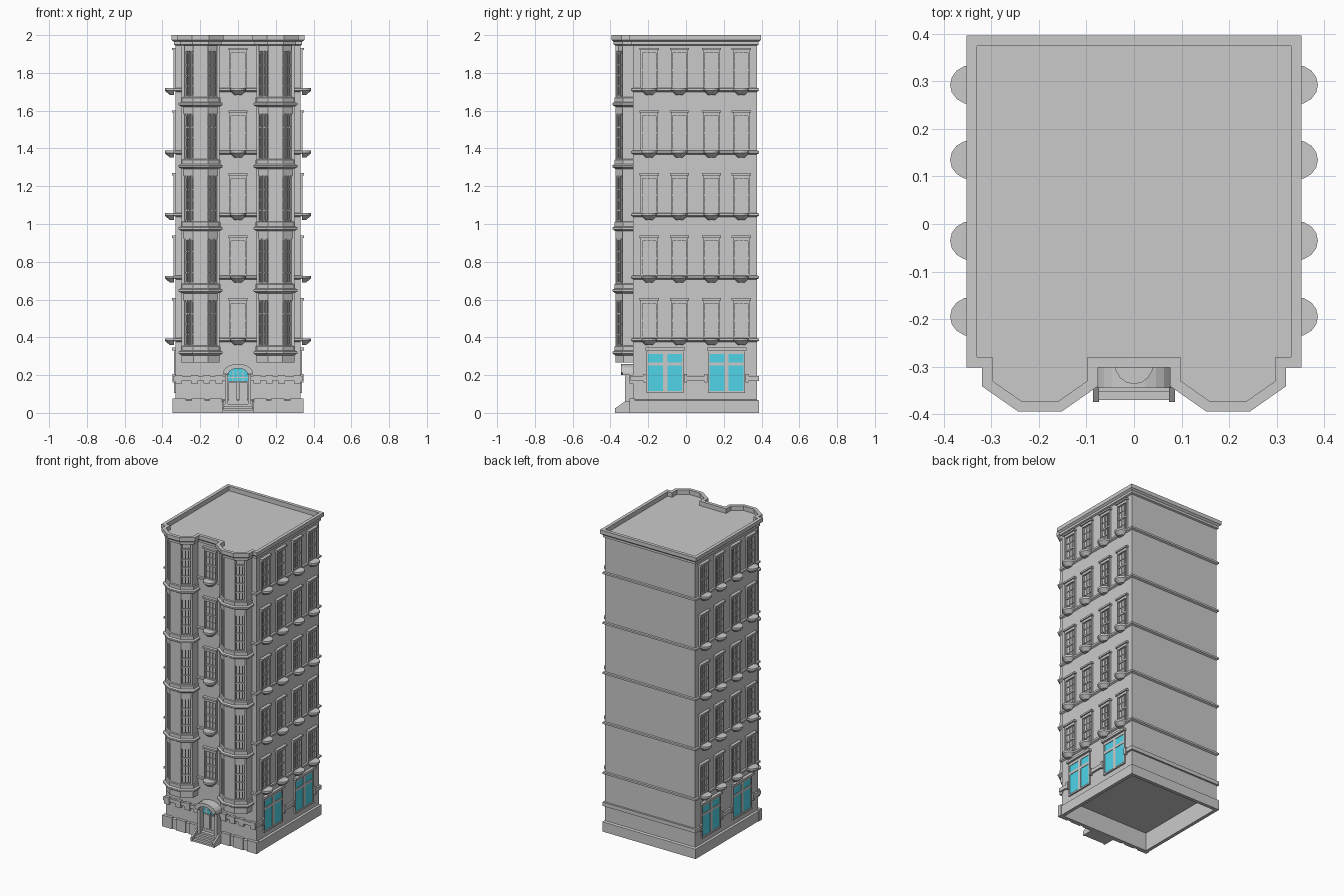
import bpy, bmesh, math
from mathutils import Matrix, Vector

if "Cube" in bpy.data.objects:
    bpy.data.objects.remove(bpy.data.objects["Cube"], do_unlink=True)


def material(name, rgb):
    m = bpy.data.materials.new(name)
    m.use_nodes = True
    m.diffuse_color = (*rgb, 1)
    m.node_tree.nodes["Principled BSDF"].inputs["Base Color"].default_value = (*rgb, 1)
    return m


stone = material("grey stone", (0.59, 0.59, 0.59))
glass = material("cyan glass", (0.08, 0.66, 0.8))
HERE = Matrix.Identity(4)


def place(x, y, z, degrees):
    return Matrix.Translation((x, y, z)) @ Matrix.Rotation(math.radians(degrees), 4, "Z")


def loft(bm, sections, M=HERE):
    """Join rings of equal length with quads and cap both ends."""
    rings = [[bm.verts.new(M @ Vector(p)) for p in s] for s in sections]
    n = len(rings[0])
    for a, b in zip(rings, rings[1:]):
        for i in range(n):
            j = (i + 1) % n
            bm.faces.new((a[i], a[j], b[j], b[i]))
    bm.faces.new(rings[0][::-1])
    bm.faces.new(rings[-1])


def at(points, z):
    return [(x, y, z) for x, y in points]


def rect(x0, x1, y0, y1):
    return [(x0, y0), (x1, y0), (x1, y1), (x0, y1)]


def box(bm, x0, x1, y0, y1, z0, z1, M=HERE):
    r = rect(x0, x1, y0, y1)
    loft(bm, [at(r, z0), at(r, z1)], M)


def finish(bm, name, mat=stone, mirror=False):
    bmesh.ops.recalc_face_normals(bm, faces=bm.faces)
    me = bpy.data.meshes.new(name)
    bm.to_mesh(me)
    bm.free()
    me.materials.append(mat)
    ob = bpy.data.objects.new(name, me)
    bpy.context.collection.objects.link(ob)
    if mirror:
        ob.modifiers.new("Mirror", "MIRROR").use_clip = False
    return ob


WX, FRONT, BACK = 0.33, -0.28, 0.375
BAY = 0.198
FLOORS = [0.39 + 0.331 * k for k in range(5)]
BAY_FLOORS = [0.31 + 0.329 * k for k in range(5)]


def body_rect(d):
    return rect(-WX - d, WX + d, FRONT - d, BACK + d)


def bay_points(d, root):
    """Bay outline grown by d, starting and ending at depth root."""
    half = [(0.1 + d, root), (0.1 + d, -0.33 - 0.52 * d), (0.0385 + 0.31 * d, -0.373 - d)]
    return [(BAY - x, y) for x, y in half] + [(BAY + x, y) for x, y in half[::-1]]


def roof_outline(d):
    right = bay_points(d, FRONT - d) + [(WX + d, FRONT - d), (WX + d, BACK + d)]
    return right + [(-x, y) for x, y in right[::-1]]


# Main block with plinth and hollow underside
bm = bmesh.new()
loft(bm, [at(body_rect(d), z) for d, z in
          ((-0.01, 0.12), (-0.01, 0), (0.012, 0), (0.012, 0.065), (0, 0.07), (0, 1.96))])
finish(bm, "main_block")

# Cornice, parapet and sunken roof
bm = bmesh.new()
loft(bm, [at(roof_outline(d), z) for d, z in
          ((0, 1.945), (0.01, 1.95), (0.01, 1.965), (0.022, 1.975),
           (0.022, 2.0), (0, 2.0), (0, 1.97))])
finish(bm, "cornice_and_roof")

# Floor bands
bm = bmesh.new()
for z in FLOORS:
    loft(bm, [at(body_rect(d), z + h) for d, h in
              ((0, -0.014), (0.011, -0.008), (0.011, 0.004), (0, 0.006))])
finish(bm, "floor_bands")

# Bay shafts, standing on tapered corbels
bm = bmesh.new()
loft(bm, [at(bay_points(d, -0.27), z) for d, z in
          ((-0.06, 0.272), (-0.05, 0.29), (-0.03, 0.295), (0, 0.33), (-0.012, 0.33), (-0.012, 1.96))])
for z in BAY_FLOORS:
    # spandrel with moulding, and head panel above the glazing
    loft(bm, [at(bay_points(d, -0.27), z + h) for d, h in
              ((0, -0.044), (0, -0.006), (0.016, 0.004), (0.016, 0.014), (0.005, 0.02),
               (0.005, 0.042), (0, 0.046))])
finish(bm, "bay_shafts", mirror=True)

# Bay piers
bm = bmesh.new()
box(bm, BAY - 0.04, BAY + 0.04, -0.373, -0.33, 0.32, 1.955)
for s in (-1, 1):
    a, b = sorted((BAY + s * 0.086, BAY + s * 0.1))
    box(bm, a, b, -0.337, -0.27, 0.32, 1.955)
finish(bm, "bay_piers", mirror=True)

# Bay glazing bars on the slanted facets
bm = bmesh.new()
for z in BAY_FLOORS:
    for s in (-1, 1):
        M = place(BAY + s * 0.0692, -0.3515, z, s * 35)
        for u in (-0.027, -0.009, 0.009, 0.027):
            box(bm, u - 0.003, u + 0.003, 0.002, 0.014, 0.04, 0.29, M)
        for h in (0.05, 0.105, 0.16, 0.215, 0.28):
            box(bm, -0.034, 0.034, 0.004, 0.014, h - 0.003, h + 0.003, M)
finish(bm, "bay_window_bars", mirror=True)


def window(bm, M):
    """Framed sash window with hood and half-round sill; outward is local -y."""
    for s in (-1, 1):
        a, b = sorted((s * 0.036, s * 0.045))
        box(bm, a, b, -0.012, 0.005, 0, 0.2, M)
    box(bm, -0.045, 0.045, -0.012, 0.005, 0.19, 0.208, M)
    box(bm, -0.051, 0.051, -0.02, 0.005, 0.206, 0.217, M)
    box(bm, -0.036, 0.036, -0.007, 0.005, 0.095, 0.105, M)
    box(bm, -0.036, 0.036, -0.007, 0.005, 0.006, 0.014, M)
    for u in (-0.012, 0.012):
        box(bm, u - 0.002, u + 0.002, -0.005, 0.005, 0.01, 0.195, M)
    for h in (0.052, 0.148):
        box(bm, -0.036, 0.036, -0.005, 0.005, h - 0.002, h + 0.002, M)
    arc = [math.pi * i / 8 for i in range(9)]
    loft(bm, [[(r * math.cos(t), -0.01 - r * 1.12 * math.sin(t), h) for t in arc]
              for r, h in ((0.02, -0.03), (0.036, -0.014), (0.042, -0.008), (0.042, 0.005))], M)


# Upper windows on both sides and between the bays
bm = bmesh.new()
for z in FLOORS:
    for y in (-0.195, -0.035, 0.135, 0.293):
        window(bm, place(WX, y, z, 90))
finish(bm, "side_windows", mirror=True)
bm = bmesh.new()
for z in FLOORS:
    window(bm, place(0, FRONT, z, 0))
finish(bm, "front_windows")

# Ground floor side windows
panes, frames = bmesh.new(), bmesh.new()
for y in (-0.11, 0.215):
    M = place(WX, y, 0, 90)
    for s in (-1, 1):
        a, b = sorted((s * 0.011, s * 0.09))
        for z0, z1 in ((0.115, 0.25), (0.267, 0.312)):
            box(panes, a, b, -0.003, 0.004, z0, z1, M)
        a, b = sorted((s * 0.09, s * 0.098))
        box(frames, a, b, -0.008, 0.005, 0.105, 0.325, M)
    box(frames, -0.011, 0.011, -0.006, 0.005, 0.11, 0.325, M)
    box(frames, -0.095, 0.095, -0.006, 0.005, 0.25, 0.267, M)
    box(frames, -0.095, 0.095, -0.006, 0.005, 0.312, 0.33, M)
    box(frames, -0.098, 0.098, -0.01, 0.005, 0.105, 0.115, M)
    box(frames, -0.105, 0.105, -0.02, 0.005, 0.33, 0.345, M)
finish(panes, "ground_window_panes", glass, True)
finish(frames, "ground_window_frames", stone, True)

# Ground floor string course with end blocks and front teeth
bm = bmesh.new()
box(bm, -0.342, 0.342, 0.37, 0.387, 0.17, 0.195)
for y0, y1 in ((-0.292, -0.21), (-0.01, 0.115), (0.315, 0.387)):
    box(bm, 0.325, 0.342, y0, y1, 0.17, 0.195)
for y in (-0.218, -0.002, 0.107, 0.323):
    box(bm, 0.325, 0.346, y - 0.008, y + 0.008, 0.16, 0.205)
box(bm, 0.07, 0.342, -0.294, -0.27, 0.172, 0.195)
for x in (0.1, 0.165, 0.23, 0.315):
    box(bm, x - 0.018, x + 0.018, -0.299, -0.27, 0.155, 0.201)
finish(bm, "string_course", mirror=True)

# Plinth blocks along the front
bm = bmesh.new()
for x0, x1 in ((0.085, 0.15), (0.175, 0.245), (0.275, 0.346)):
    box(bm, x0, x1, -0.299, -0.27, 0, 0.075)
finish(bm, "plinth_blocks", mirror=True)


def arch(w, z, h, n=10):
    return [(w * math.cos(math.pi * i / n), z + h * math.sin(math.pi * i / n)) for i in range(n + 1)]


def arch_prism(bm, profile, y0, y1):
    loft(bm, [[(x, y, z) for x, z in profile] for y in (y0, y1)])


# Entrance: posts, door leaves, arched hood and fanlight
bm = bmesh.new()
for s in (-1, 1):
    a, b = sorted((s * 0.054, s * 0.07))
    box(bm, a, b, -0.322, -0.27, 0.02, 0.2)
    a, b = sorted((s * 0.05, s * 0.078))
    box(bm, a, b, -0.335, -0.27, 0.2, 0.214)
    a, b = sorted((s * 0.004, s * 0.05))
    box(bm, a, b, -0.29, -0.275, 0.05, 0.16)
finish(bm, "door_and_posts")
bm = bmesh.new()
arch_prism(bm, arch(0.078, 0.214, 0.045) + arch(0.054, 0.2, 0.036)[::-1], -0.345, -0.27)
finish(bm, "door_hood")
bm = bmesh.new()
arch_prism(bm, [(0.054, 0.165)] + arch(0.054, 0.2, 0.036) + [(-0.054, 0.165)], -0.288, -0.279)
finish(bm, "fanlight", glass)
bm = bmesh.new()
for x in (-0.027, 0, 0.027):
    box(bm, x - 0.002, x + 0.002, -0.291, -0.28, 0.16, 0.225)
box(bm, -0.054, 0.054, -0.291, -0.28, 0.186, 0.19)
finish(bm, "fanlight_bars")

# Entrance steps and sloped cheeks
bm = bmesh.new()
for k in range(4):
    box(bm, -0.076, 0.076, -0.37 + 0.018 * k, -0.275, 0.012 * k, 0.012 * (k + 1))
for s in (-1, 1):
    side = [(-0.375, 0), (-0.375, 0.025), (-0.32, 0.062), (-0.275, 0.062), (-0.275, 0)]
    loft(bm, [[(s * x, y, z) for y, z in side] for x in (0.074, 0.086)])
finish(bm, "entrance_steps")
